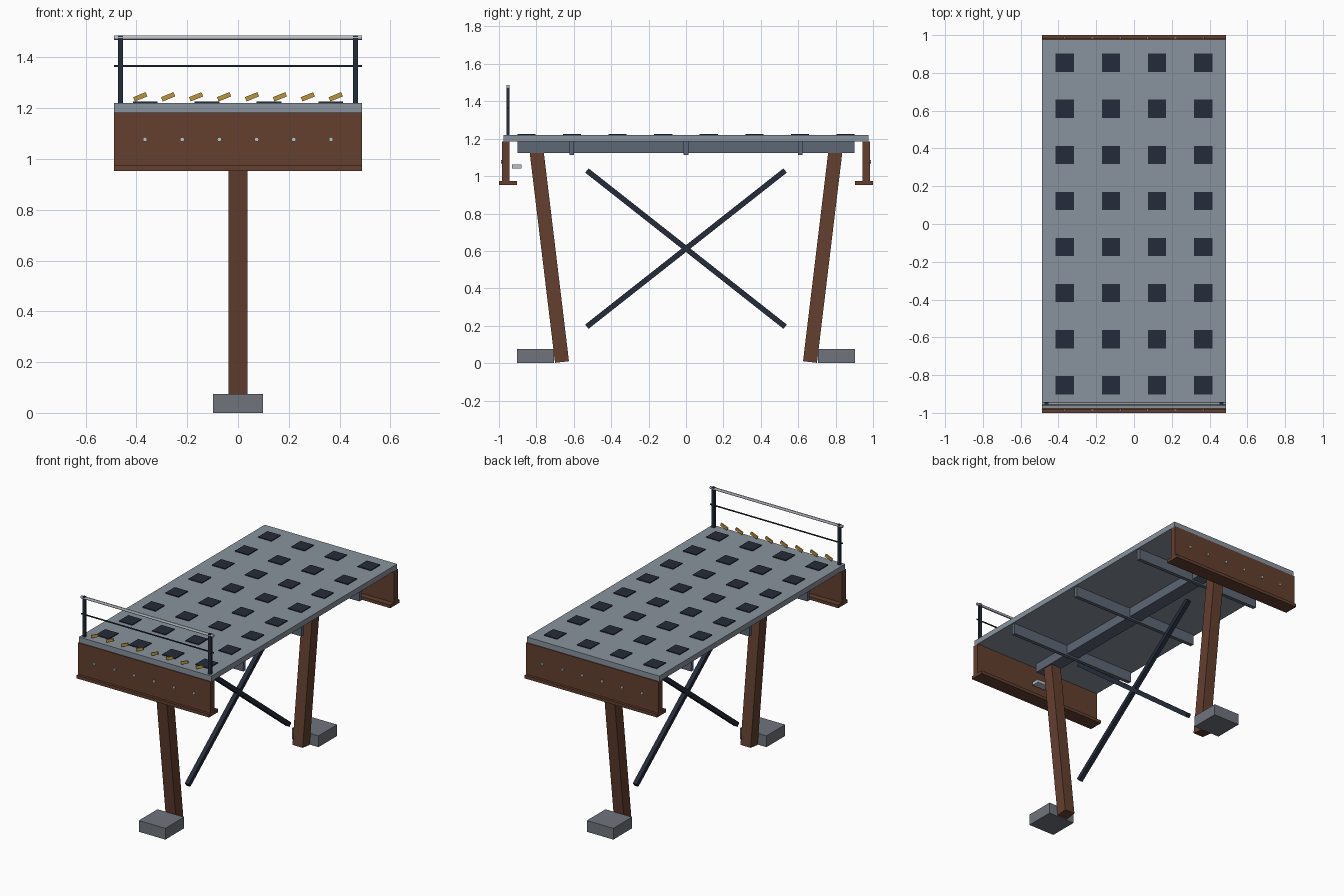
import bpy, math
from mathutils import Vector

if "Cube" in bpy.data.objects:
    bpy.data.objects.remove(bpy.data.objects["Cube"])


def mat(name, r, g, b):
    m = bpy.data.materials.new(name)
    m.diffuse_color = (r, g, b, 1)
    m.use_nodes = True
    m.node_tree.nodes["Principled BSDF"].inputs["Base Color"].default_value = m.diffuse_color
    return m


RUST = mat("rust_steel", 0.125, 0.05, 0.028)
DECK = mat("deck_grey", 0.25, 0.29, 0.34)
SLATE = mat("slate_steel", 0.11, 0.135, 0.18)
DARK = mat("dark_steel", 0.018, 0.025, 0.042)
STONE = mat("footing_grey", 0.16, 0.175, 0.2)
PALE = mat("pale_metal", 0.5, 0.53, 0.58)
YELLOW = mat("yellow_paint", 0.5, 0.3, 0.05)


def finish(name, material):
    ob = bpy.context.object
    ob.name = name
    ob.data.materials.append(material)
    return ob


def box(name, center, size, material, rot=(0, 0, 0)):
    bpy.ops.mesh.primitive_cube_add(size=1, location=center, rotation=rot)
    ob = finish(name, material)
    ob.scale = size
    return ob


def rod(name, center, radius, length, material, axis, sides=12):
    rot = (0, math.pi / 2, 0) if axis == "x" else (math.pi / 2, 0, 0)
    bpy.ops.mesh.primitive_cylinder_add(vertices=sides, radius=radius, depth=length,
                                        location=center, rotation=rot)
    ob = finish(name, material)
    bpy.ops.object.shade_smooth_by_angle()
    return ob


def strut(name, a, b, width, material):
    # square bar between two points in the y-z plane
    a, b = Vector(a), Vector(b)
    d = b - a
    return box(name, (a + b) / 2, (width, width, d.length), material,
               (math.atan2(-d.y, d.z), 0, 0))


# deck slab and its inlaid panels
box("deck", (0, 0, 1.202), (0.975, 1.954, 0.036), DECK)
for i in range(4):
    for j in range(8):
        box("deck_panel", (0.244 * (i - 1.5), 0.2438 * (j - 3.5), 1.222),
            (0.097, 0.097, 0.008), DARK)

# under-deck stringer and cross ribs
box("stringer", (0, 0, 1.154), (0.09, 1.8, 0.062), SLATE)
for y in (-0.61, 0, 0.61):
    box("cross_rib", (0, y, 1.149), (0.95, 0.025, 0.074), SLATE)

# end girders with bolts, legs, footings and braces, mirrored front to back
for s, side in ((-1, "front"), (1, "back")):
    box(side + "_girder_web", (0, s * 0.963, 1.079), (0.975, 0.04, 0.21), RUST)
    box(side + "_girder_flange", (0, s * 0.952, 0.964), (0.975, 0.096, 0.021), RUST)
    for k in range(6):
        rod(side + "_bolt", (0.1465 * (k - 2.5), s * 0.983, 1.077), 0.009, 0.014, PALE, "y")
    strut(side + "_leg", (0, s * 0.663, 0.006), (0, s * 0.799, 1.135), 0.075, RUST)
    box(side + "_footing", (0, s * 0.805, 0.0375), (0.195, 0.196, 0.075), STONE)
    strut(side + "_brace", (0, s * 0.53, 0.195), (0, -s * 0.53, 1.03), 0.029, DARK)

# small plate behind the front girder
box("inner_plate", (0, -0.905, 1.052), (0.1, 0.052, 0.02), PALE)

# front railing
RAIL_Y = -0.952
for s in (-1, 1):
    box("rail_post", (s * 0.463, RAIL_Y, 1.353), (0.019, 0.017, 0.268), DARK)
rod("top_rail", (0, RAIL_Y, 1.478), 0.009, 0.975, PALE, "x")
rod("middle_rail", (0, RAIL_Y, 1.366), 0.0045, 0.975, DARK, "x")

# row of slanted yellow markers
for k in range(8):
    box("yellow_marker", (0.11 * (k - 3.5), RAIL_Y, 1.245), (0.053, 0.01, 0.018),
        YELLOW, (0, -math.radians(22), 0))
